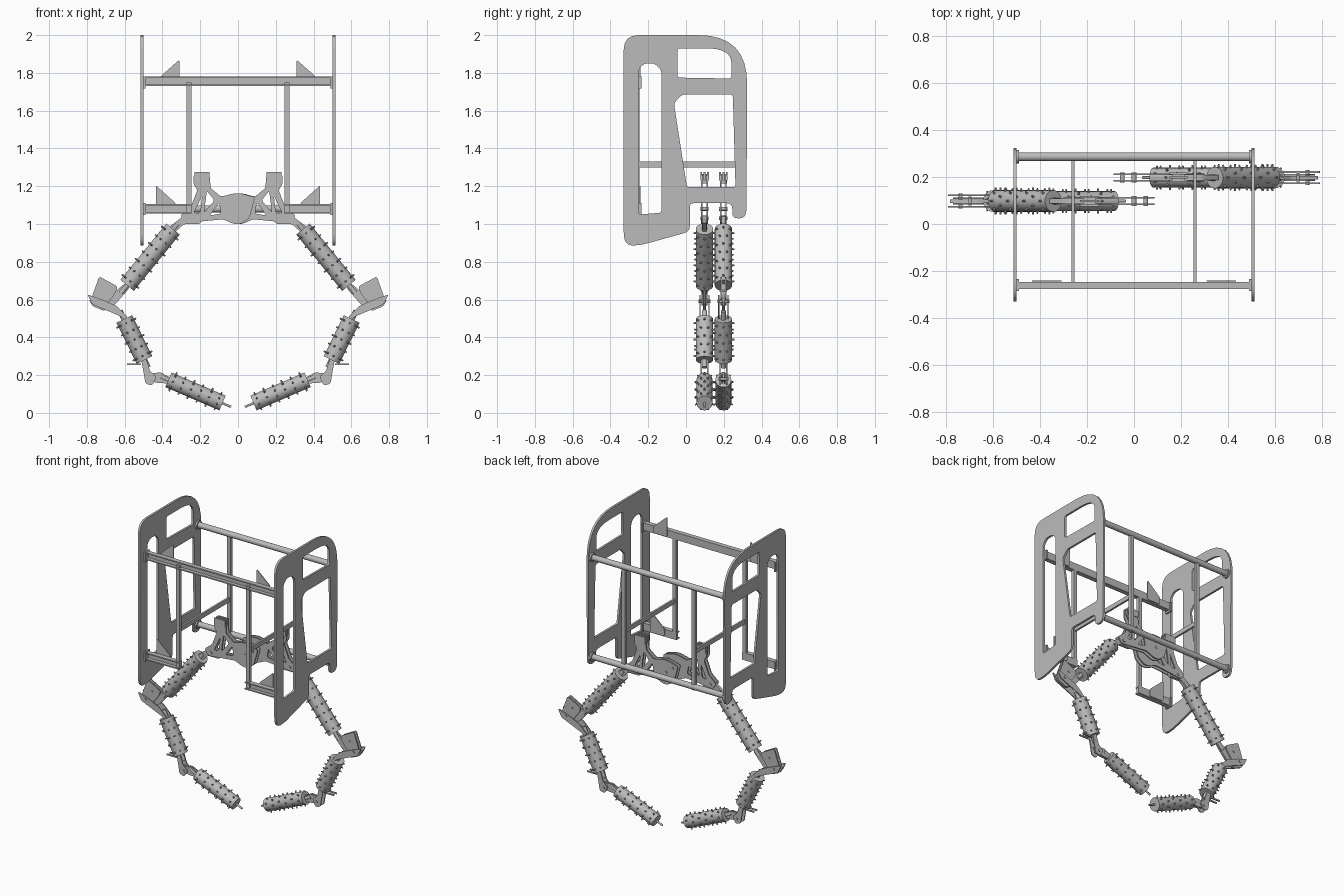
import bpy, bmesh, math
from mathutils import Vector, Matrix

if "Cube" in bpy.data.objects:
    bpy.data.objects.remove(bpy.data.objects["Cube"])

grey = bpy.data.materials.new("brushed_grey")
grey.use_nodes = True
grey.diffuse_color = (0.5, 0.5, 0.5, 1)
grey.node_tree.nodes["Principled BSDF"].inputs["Base Color"].default_value = (0.5, 0.5, 0.5, 1)

SIDE = Matrix(((0, 0, 1), (1, 0, 0), (0, 1, 0))).to_4x4()    # outline lies in y-z
FRONT = Matrix(((1, 0, 0), (0, 0, -1), (0, 1, 0))).to_4x4()  # outline lies in x-z


def finish(name, mesh, smooth=False):
    mesh.materials.clear()
    mesh.materials.append(grey)
    ob = bpy.data.objects.new(name, mesh)
    bpy.context.collection.objects.link(ob)
    if smooth:
        bpy.ops.object.select_all(action='DESELECT')
        ob.select_set(True)
        bpy.context.view_layer.objects.active = ob
        bpy.ops.object.shade_smooth_by_angle(angle=math.radians(40))
    return ob


def rounded(points, radius, steps=4):
    """Round each corner; a third value on a point overrides the radius."""
    out = []
    for i, p in enumerate(points):
        c = Vector(p[:2])
        r = p[2] if len(p) > 2 else radius
        ends = []
        for q in (points[i - 1], points[(i + 1) % len(points)]):
            d = Vector(q[:2]) - c
            ends.append(c + d.normalized() * min(r, d.length * 0.48))
        a, b = ends
        n = steps * 2 if r > 0.1 else steps
        for k in range(n + 1):
            t = k / n
            out.append(a * (1 - t) ** 2 + c * 2 * t * (1 - t) + b * t * t)
    return out


def plate(name, loops, frame, offset, thick, radius=0.01, flip=1):
    """Flat plate from an outer outline and its holes."""
    cu = bpy.data.curves.new(name, 'CURVE')
    cu.dimensions, cu.fill_mode, cu.extrude = '2D', 'BOTH', thick / 2
    for loop in loops:
        pts = rounded(loop, radius)
        sp = cu.splines.new('POLY')
        sp.points.add(len(pts) - 1)
        for v, p in zip(sp.points, pts):
            v.co = (p.x * flip, p.y, 0, 1)
        sp.use_cyclic_u = True
    tmp = bpy.data.objects.new(name + "_outline", cu)
    bpy.context.collection.objects.link(tmp)
    dg = bpy.context.evaluated_depsgraph_get()
    mesh = bpy.data.meshes.new_from_object(tmp.evaluated_get(dg))
    bpy.data.objects.remove(tmp)
    mesh.transform(Matrix.Translation(offset) @ frame)
    return finish(name, mesh)


def box(name, centre, size):
    bm = bmesh.new()
    bmesh.ops.create_cube(bm, size=1, matrix=Matrix.Translation(centre) @ Matrix.Diagonal((*size, 1)))
    mesh = bpy.data.meshes.new(name)
    bm.to_mesh(mesh)
    bm.free()
    return finish(name, mesh)


def add_rod(bm, a, b, r, r2=None, sides=24):
    a, b = Vector(a), Vector(b)
    rot = (b - a).to_track_quat('Z', 'Y').to_matrix().to_4x4()
    bmesh.ops.create_cone(bm, cap_ends=True, segments=sides, radius1=r, radius2=r if r2 is None else r2,
                          depth=(b - a).length, matrix=Matrix.Translation((a + b) / 2) @ rot)


def rod(name, a, b, r, studs=0):
    """Cylinder, with optional staggered rings of studs."""
    bm = bmesh.new()
    add_rod(bm, a, b, r)
    a, b = Vector(a), Vector(b)
    axis = (b - a).normalized()
    across = Vector((0, 1, 0))
    up = axis.cross(across)
    for i in range(studs):
        c = a.lerp(b, (i + 0.5) / studs)
        for k in range(8):
            t = math.tau * (k + 0.5 * (i % 2)) / 8
            d = across * math.cos(t) + up * math.sin(t)
            add_rod(bm, c + d * (r - 0.003), c + d * (r + 0.012), 0.006, 0.004, 6)
    mesh = bpy.data.meshes.new(name)
    bm.to_mesh(mesh)
    bm.free()
    return finish(name, mesh, True)


# Side plates with three openings
outline = [(-0.33, 0.89, 0.07), (-0.25, 0.885, 0.05), (0.02, 0.96, 0.03), (0.02, 1.11, 0.02),
           (0.245, 1.11, 0.03), (0.245, 1.03, 0.03), (0.32, 1.03, 0.05), (0.325, 2.0, 0.26),
           (-0.33, 2.0, 0.08)]
slot = [(-0.25, 1.05), (-0.13, 1.06), (-0.13, 1.82, 0.03), (-0.17, 1.85), (-0.22, 1.85), (-0.25, 1.82)]
window = [(-0.045, 1.775), (0.24, 1.77), (0.24, 1.93, 0.17), (-0.045, 1.93)]
opening = [(0.005, 1.195), (0.262, 1.195), (0.248, 1.685), (-0.02, 1.685), (-0.064, 1.64)]
for s, tag in ((1, "left"), (-1, "right")):
    plate(tag + "_side_plate", [outline, slot, window, opening], SIDE, (s * 0.508, 0, 0), 0.014, 0.015)

# Rear tubes and front channels with end flanges
for z, tag in ((1.75, "upper"), (1.08, "lower")):
    rod(tag + "_rear_tube", (-0.502, 0.287, z), (0.502, 0.287, z), 0.019)
    for s in (-1, 1):
        rod(tag + "_tube_flange", (s * 0.49, 0.287, z), (s * 0.503, 0.287, z), 0.029)
        box(tag + "_channel_flange", (s * 0.496, -0.26, z), (0.012, 0.05, 0.064))


def channel(name, x1, x2, z):
    mid, length = (x1 + x2) / 2, x2 - x1
    box(name + "_web", (mid, -0.251, z), (length, 0.008, 0.05))
    for dz in (-0.021, 0.021):
        box(name + "_lip", (mid, -0.263, z + dz), (length, 0.03, 0.008))


channel("upper_front_channel", -0.5, 0.5, 1.755)
for s in (-1, 1):
    channel("lower_front_channel", *sorted((s * 0.245, s * 0.5)), 1.08)
    # Upright posts, depth rail and corner gussets
    for y in (-0.258, 0.285):
        box("upright_post", (s * 0.26, y, 1.405), (0.026, 0.022, 0.69))
    box("depth_rail", (s * 0.26, 0.012, 1.315), (0.013, 0.525, 0.03))
    plate("upper_gusset", [[(0.31, 1.735), (0.31, 1.87), (0.41, 1.782), (0.41, 1.735)]],
          FRONT, (0, -0.243, 0), 0.006, 0.012, s)
    plate("lower_gusset", [[(0.435, 1.06), (0.435, 1.205), (0.33, 1.11), (0.33, 1.06)]],
          FRONT, (0, -0.243, 0), 0.006, 0.012, s)

# Arm outlines, given as outward distance and height
shoulder = [(-0.09, 1.14), (0.0, 1.168, 0.04), (0.09, 1.145), (0.145, 1.19), (0.15, 1.26), (0.235, 1.26),
            (0.235, 1.21), (0.215, 1.18), (0.25, 1.09), (0.305, 1.045), (0.28, 1.005),
            (0.08, 1.025), (0.0, 0.99, 0.04), (-0.06, 1.03)]
shoulder_holes = [[(0.09, 1.055), (0.15, 1.045), (0.10, 1.115)],
                  [(0.125, 1.125), (0.18, 1.06), (0.165, 1.175)],
                  [(0.19, 1.15), (0.2, 1.06), (0.235, 1.055)]]
shoulder_link = [(0.19, 1.045), (0.29, 1.04), (0.365, 0.985), (0.335, 0.955), (0.285, 1.0), (0.2, 1.0)]
elbow_fan = [(0.735, 0.722), (0.638, 0.67), (0.645, 0.64), (0.7, 0.565), (0.775, 0.61)]
elbow_upper = [(0.575, 0.66), (0.6, 0.685), (0.67, 0.625), (0.79, 0.6), (0.77, 0.565), (0.71, 0.54), (0.65, 0.575)]
elbow_lower = [(0.797, 0.627), (0.772, 0.575), (0.62, 0.51), (0.59, 0.485), (0.585, 0.51),
               (0.64, 0.565), (0.72, 0.6)]
wrist_upper = [(0.515, 0.295), (0.5, 0.215), (0.49, 0.155), (0.455, 0.145), (0.43, 0.19),
               (0.465, 0.22), (0.485, 0.285)]
wrist_lower = [(0.49, 0.205), (0.44, 0.16), (0.36, 0.155), (0.355, 0.185), (0.41, 0.215)]

# Two mirrored arms, set one behind the other
for s, y, tag in ((-1, 0.098, "right"), (1, 0.198, "left")):
    def flat(part, loops, gaps, thick=0.007):
        for g in gaps:
            plate(f"{tag}_{part}", loops, FRONT, (0, y + g, 0), thick, 0.012, s)

    def bar(part, a, b, r, studs=0):
        rod(f"{tag}_{part}", (s * a[0], y, a[1]), (s * b[0], y, b[1]), r, studs)

    def pin(part, x, z, r, half):
        rod(f"{tag}_{part}", (s * x, y - half, z), (s * x, y + half, z), r)

    # Shoulder bracket, motor block and link
    flat("shoulder_plate", [shoulder] + shoulder_holes, (-0.014, 0.014))
    for g in (-0.018, 0, 0.018):
        box(tag + "_shoulder_block_fin", (s * 0.19, y + g, 1.253), (0.08, 0.009, 0.045))
    box(tag + "_shoulder_block", (s * 0.19, y, 1.24), (0.05, 0.036, 0.05))
    flat("shoulder_link", [shoulder_link], (0,), 0.02)
    for x, z in ((0, 1.08), (0.26, 1.03), (-0.05, 1.12)):
        pin("shoulder_pin", x, z, 0.01, 0.022)

    # Studded sleeves on a central rod
    bar("upper_arm_sleeve", (0.344, 0.973), (0.587, 0.675), 0.046, 7)
    bar("forearm_sleeve", (0.602, 0.497), (0.495, 0.28), 0.046, 5)
    bar("hand_sleeve", (0.368, 0.175), (0.082, 0.052), 0.042, 6)
    bar("upper_arm_rod", (0.32, 1.0), (0.62, 0.635), 0.014)
    bar("forearm_rod", (0.625, 0.54), (0.475, 0.24), 0.014)
    bar("hand_rod", (0.41, 0.193), (0.36, 0.172), 0.014)
    bar("finger_tip", (0.09, 0.055), (0.037, 0.032), 0.006)

    # Elbow and wrist joints
    flat("elbow_fan", [elbow_fan], (-0.012, 0.012))
    flat("elbow_upper_bracket", [elbow_upper], (-0.004, 0.004))
    flat("elbow_lower_bracket", [elbow_lower], (-0.024, 0.024))
    flat("wrist_upper_bracket", [wrist_upper], (-0.018, 0.018))
    flat("wrist_lower_bracket", [wrist_lower], (-0.007, 0.007))
    pin("elbow_pin", 0.74, 0.59, 0.009, 0.032)
    pin("fan_pin", 0.7, 0.65, 0.007, 0.02)
    pin("wrist_pin", 0.46, 0.18, 0.009, 0.026)
    for g in (-0.015, 0.015):
        box(tag + "_wrist_stop", (s * 0.55, y + g, 0.257), (0.075, 0.008, 0.009))
